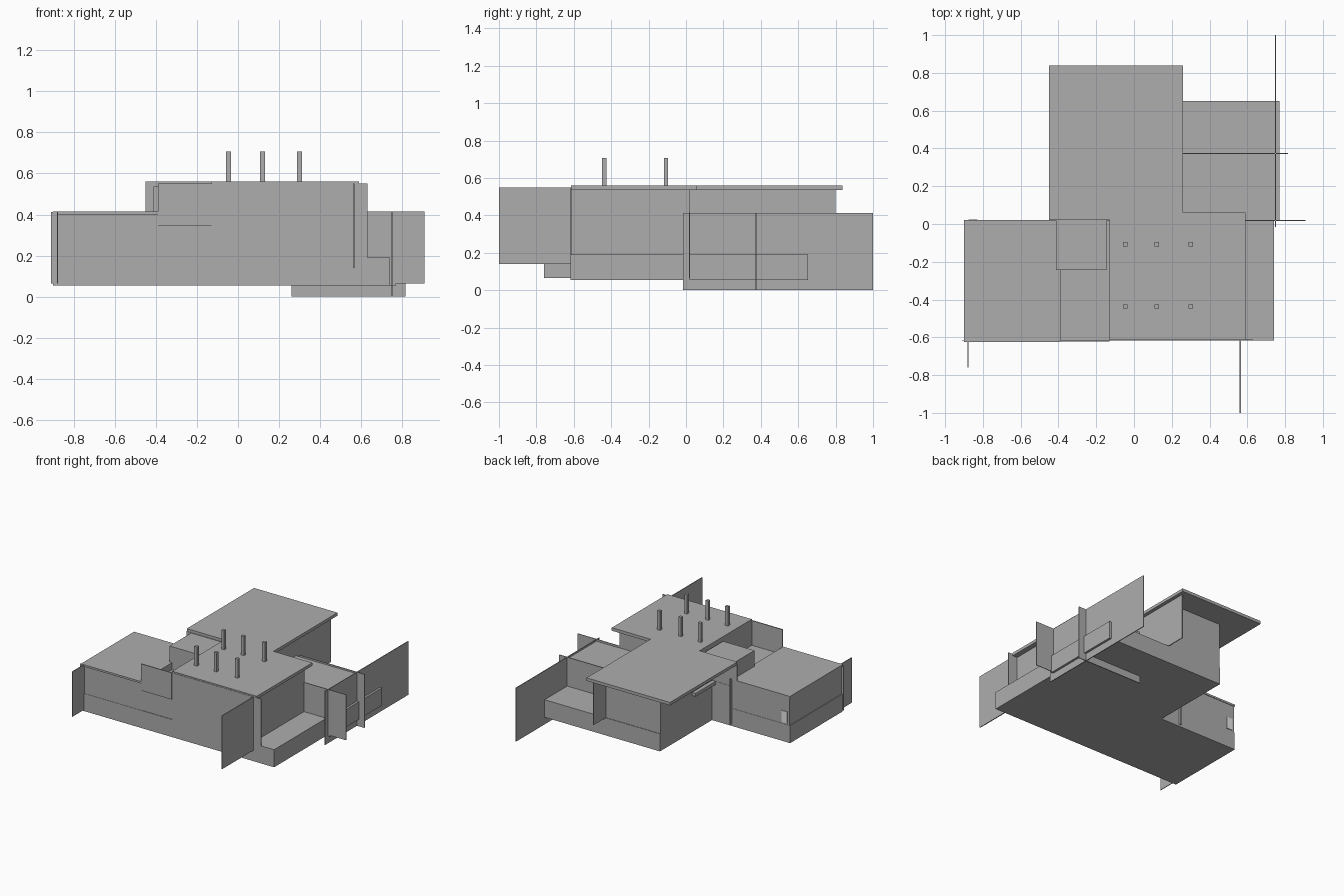
import bpy
import bmesh


def material(name, value):
    m = bpy.data.materials.new(name)
    m.diffuse_color = (value, value, value, 1)
    return m


GREY = material("plain_grey", 0.42)
PALE = material("pale_grey", 0.8)


def prism(name, outline, z0, z1, mat=GREY):
    """Extrude a flat outline from z0 up to z1."""
    bm = bmesh.new()
    face = bm.faces.new([bm.verts.new((x, y, z0)) for x, y in outline])
    ext = bmesh.ops.extrude_face_region(bm, geom=[face])
    for v in ext["geom"]:
        if isinstance(v, bmesh.types.BMVert):
            v.co.z = z1
    bmesh.ops.recalc_face_normals(bm, faces=bm.faces)
    mesh = bpy.data.meshes.new(name)
    bm.to_mesh(mesh)
    bm.free()
    mesh.materials.append(mat)
    obj = bpy.data.objects.new(name, mesh)
    bpy.context.collection.objects.link(obj)
    return obj


def box(name, x, y, z, mat=GREY):
    return prism(name, [(x[0], y[0]), (x[1], y[0]), (x[1], y[1]), (x[0], y[1])],
                 z[0], z[1], mat)


# Stepped plinth: wide front and back wing
prism("plinth", [(-0.9, -0.618), (0.74, -0.618), (0.74, 0.02), (0.77, 0.02),
                 (0.77, 0.652), (-0.235, 0.652), (-0.235, 0.02), (-0.9, 0.02)],
      0.055, 0.19)

# Main rooms under the tall roof
box("front_hall", (-0.13, 0.55), (-0.614, 0.02), (0.19, 0.54))
box("back_hall", (-0.235, 0.23), (0.02, 0.648), (0.19, 0.54))
prism("tall_roof", [(-0.45, 0.02), (-0.13, 0.02), (-0.13, -0.615), (0.59, -0.615),
                    (0.59, 0.06), (0.26, 0.06), (0.26, 0.838), (-0.45, 0.838)],
      0.537, 0.56)

# Left wing with its thin roof
box("left_wing", (-0.895, -0.39), (-0.616, 0.018), (0.19, 0.40))
box("left_wing_roof", (-0.9, -0.39), (-0.624, 0.022), (0.40, 0.415))
box("back_window", (-0.875, -0.828), (0.018, 0.024), (0.2, 0.29), PALE)

# Recessed balcony between the wing and the hall
box("balcony_floor", (-0.39, -0.13), (-0.614, 0.02), (0.19, 0.36))
box("balcony_room", (-0.412, -0.145), (-0.243, 0.018), (0.36, 0.537))
box("balcony_front", (-0.39, -0.13), (-0.622, -0.614), (0.345, 0.55))
box("balcony_back", (-0.45, -0.13), (0.018, 0.024), (0.41, 0.54))
box("back_fin", (-0.405, -0.395), (0.02, 0.035), (0.07, 0.42))
box("side_shelf", (-0.265, -0.235), (0.02, 0.26), (0.335, 0.36))

# Low room on the right
box("right_room", (0.23, 0.75), (0.02, 0.372), (0.19, 0.40))

# Free-standing thin walls, running along x or y
box("hall_front_wall", (-0.13, 0.63), (-0.618, -0.612), (0.19, 0.55))
box("front_fin", (0.559, 0.566), (-1.0, -0.615), (0.14, 0.55))
box("left_fin", (-0.882, -0.877), (-0.76, -0.615), (0.065, 0.412))
box("left_end_wall", (-0.91, -0.88), (-0.618, -0.614), (0.065, 0.412))
box("back_hall_fin", (0.227, 0.233), (0.02, 0.80), (0.19, 0.54))
box("long_side_wall", (0.747, 0.753), (-0.015, 1.0), (0.0, 0.412))
box("cross_wall", (0.26, 0.815), (0.371, 0.377), (0.0, 0.412))
box("right_front_wall", (0.55, 0.75), (0.017, 0.022), (0.19, 0.415))
box("right_front_fin", (0.75, 0.908), (0.017, 0.022), (0.065, 0.415))

# Six roof posts
for px in (-0.047, 0.12, 0.30):
    for py in (-0.107, -0.437):
        box("roof_post", (px - 0.012, px + 0.012), (py - 0.011, py + 0.011), (0.555, 0.708))
